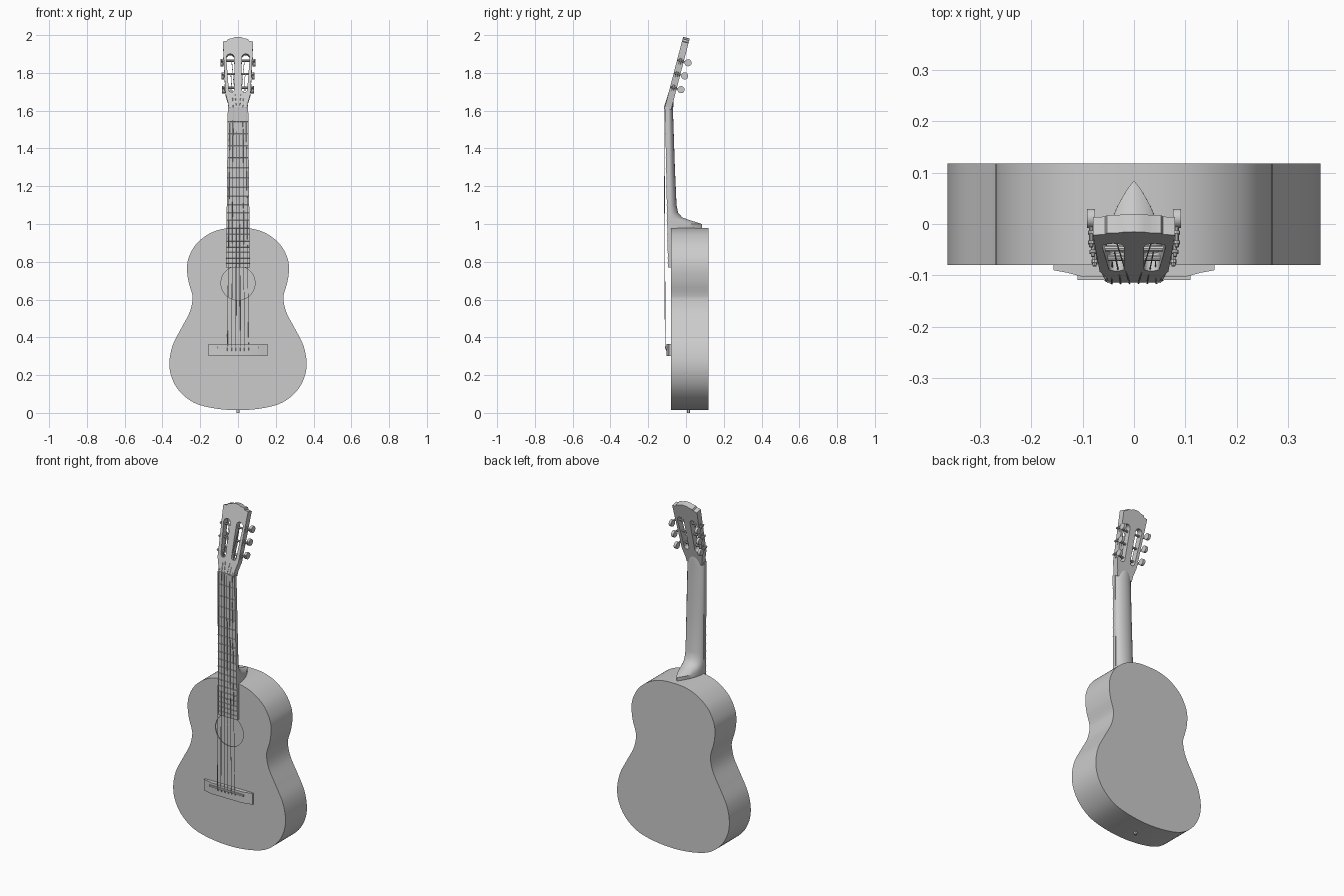
import bpy, bmesh
from math import radians, sin, cos, pi
from mathutils import Matrix, Vector

cube = bpy.data.objects.get("Cube")
if cube:
    bpy.data.objects.remove(cube, do_unlink=True)

grey = bpy.data.materials.new("plain grey")
grey.use_nodes = True
grey.diffuse_color = (0.6, 0.6, 0.6, 1)
grey.node_tree.nodes["Principled BSDF"].inputs["Base Color"].default_value = grey.diffuse_color
parts = []


def finish(name, bm):
    """Turn a bmesh into a named object."""
    bmesh.ops.recalc_face_normals(bm, faces=bm.faces[:])
    mesh = bpy.data.meshes.new(name)
    bm.to_mesh(mesh)
    bm.free()
    mesh.materials.append(grey)
    ob = bpy.data.objects.new(name, mesh)
    bpy.context.collection.objects.link(ob)
    parts.append(ob)
    return ob


def frame(y, z, degrees):
    return Matrix.Translation((0, y, z)) @ Matrix.Rotation(radians(degrees), 4, 'X')


def prism(bm, pts, low, high, mat):
    """Extrude a flat outline from low to high in the given frame."""
    rings = [[bm.verts.new(mat @ Vector((x, y, d))) for x, y in pts] for d in (low, high)]
    bm.faces.new(rings[0])
    bm.faces.new(rings[1])
    for i in range(len(pts)):
        j = (i + 1) % len(pts)
        bm.faces.new((rings[0][i], rings[0][j], rings[1][j], rings[1][i]))


def rod(bm, a, b, r, sides=8):
    a, b = Vector(a), Vector(b)
    turn = (b - a).to_track_quat('Z', 'Y').to_matrix().to_4x4()
    bmesh.ops.create_cone(bm, cap_ends=True, segments=sides, radius1=r, radius2=r,
                          depth=(b - a).length, matrix=Matrix.Translation((a + b) / 2) @ turn)


def mirrored(half):
    """Close a right-hand outline with its left-hand copy."""
    return half + [(-x, y) for x, y in reversed(half) if x > 1e-5]


def spline(pts, steps):
    """Smooth curve through the points."""
    ext = [(-pts[1][0], pts[1][1])] + pts + [(-pts[-2][0], pts[-2][1])]
    out = []
    for p0, p1, p2, p3 in zip(ext, ext[1:], ext[2:], ext[3:]):
        for k in range(steps):
            t = k / steps
            out.append(tuple(0.5 * (2 * b + (c - a) * t + (2 * a - 5 * b + 4 * c - d) * t * t
                                    + (3 * b - a - 3 * c + d) * t ** 3)
                             for a, b, c, d in zip(p0, p1, p2, p3)))
    return out + [pts[-1]]


def apply_cut(ob, cutter):
    mod = ob.modifiers.new("cut", 'BOOLEAN')
    mod.operation, mod.solver, mod.object = 'DIFFERENCE', 'EXACT', cutter
    bpy.context.view_layer.objects.active = ob
    for m in list(ob.modifiers):
        bpy.ops.object.modifier_apply(modifier=m.name)
    parts.remove(cutter)
    bpy.data.objects.remove(cutter, do_unlink=True)


upright = frame(0, 0, 90)               # local z points to the front
board = frame(-0.095, 0.77, 91.1)       # fretboard plane
head = frame(-0.113, 1.615, 75.4)       # headstock plane, tilted back

# Hollow body with a round sound hole
half = [(0, .98), (.08, .974), (.155, .947), (.222, .893), (.26, .825), (.27, .765), (.262, .695),
        (.243, .63), (.241, .595), (.257, .53), (.302, .445), (.345, .36), (.363, .27),
        (.352, .19), (.31, .115), (.235, .055), (.13, .025), (0, .014)]
bm = bmesh.new()
prism(bm, mirrored(spline(half, 5)), -0.118, 0.08, upright)
body = finish("body", bm)
shell = body.modifiers.new("shell", 'SOLIDIFY')
shell.thickness, shell.offset, shell.use_even_offset = 0.006, -1, True
bm = bmesh.new()
rod(bm, (0, -0.2, 0.687), (0, 0, 0.687), 0.09, 48)
apply_cut(body, finish("hole_cutter", bm))

# End pin
bm = bmesh.new()
rod(bm, (0, 0.012, 0), (0, 0.012, 0.03), 0.008, 12)
finish("end_pin", bm)

# Neck and heel: rounded sections (height, half width, back, taper)
bm = bmesh.new()
rings = []
for z, w, back, taper in [(1.665, .035, -.068, 1), (1.64, .046, -.066, 1), (1.6, .053, -.069, 1),
                          (1.3, .056, -.059, 1), (1.1, .058, -.05, 1), (1.06, .059, -.042, 1),
                          (1.035, .06, -.02, 1.2), (1.022, .06, .015, 1.5), (1.0, .06, .084, 1.8),
                          (.975, .06, .084, 1.8)]:
    front = -0.08 - 0.019 * (z - 0.77)
    ring = []
    for k in range(17):
        c = cos(pi * k / 16)
        x = w * abs(c) ** taper * (1 if c > 0 else -1)
        ring.append(bm.verts.new((x, front + (back - front) * sin(pi * k / 16), z)))
    rings.append(ring)
for a, b in zip(rings, rings[1:]):
    for k in range(17):
        j = (k + 1) % 17
        bm.faces.new((a[k], a[j], b[j], b[k]))
bm.faces.new(rings[0])
bm.faces.new(rings[-1])
finish("neck", bm)

# Fretboard, frets and nut
bm = bmesh.new()
prism(bm, mirrored([(.063, 0), (.054, .845)]), -0.02, 0, board)
finish("fretboard", bm)
bm = bmesh.new()
for n in range(1, 19):
    v = 0.345 + 1.27 * 2 ** (-n / 12) - 0.77
    w = 0.063 - 0.0105 * v
    rod(bm, board @ Vector((-w, v, 0)), board @ Vector((w, v, 0)), 0.0025, 6)
finish("frets", bm)
bm = bmesh.new()
prism(bm, mirrored([(.053, .84), (.053, .85)]), -0.02, 0.004, board)
finish("nut", bm)

# Slotted headstock with a stepped crest
bm = bmesh.new()
prism(bm, mirrored([(.05, 0), (.053, .03), (.067, .08), (.08, .363), (.057, .367), (.053, .377),
                    (.03, .38), (.02, .386), (0, .388)]), -0.036, 0, head)
headstock = finish("headstock", bm)
bm = bmesh.new()
for side in (-1, 1):
    slot = []
    for k in range(18):
        t = pi * (k if k < 9 else k - 1) / 8
        r, cx, cy = (0.021, 0.041, 0.275) if k < 9 else (0.015, 0.034, 0.1)
        slot.append((side * (cx + r * cos(t)), cy + r * sin(t)))
    prism(bm, slot, -0.1, 0.1, head)
apply_cut(headstock, finish("slot_cutter", bm))

# Tuners: roller, side plate, shaft and button
rows = [0.115, 0.19, 0.262]
rollers, plates, shafts, buttons = (bmesh.new() for _ in range(4))
for side in (-1, 1):
    for v in rows:
        edge = 0.067 + (v - 0.08) * 0.046

        def at(x, n, dv=0):
            return head @ Vector((side * x, v + dv, n))
        rod(rollers, at(0.012, -0.018), at(edge + 0.004, -0.018), 0.006, 10)
        rod(plates, at(edge - 0.003, -0.018, -0.018), at(edge - 0.003, -0.018, 0.018), 0.007, 6)
        rod(shafts, at(edge + 0.008, -0.002), at(edge + 0.008, -0.045), 0.004)
        for n in (-0.008, -0.028):
            rod(shafts, at(edge + 0.008, n), at(edge + 0.008, n - 0.006), 0.007, 10)
        rod(buttons, at(edge + 0.001, -0.06), at(edge + 0.016, -0.06), 0.019, 14)
for name, bm in [("tuner_rollers", rollers), ("tuner_plates", plates),
                 ("tuner_shafts", shafts), ("tuner_buttons", buttons)]:
    finish(name, bm)

# Bridge with thin wings, and its saddle
bm = bmesh.new()
wing = [(.157, .079), (.157, .09), (.13, .095), (.1, .103)]
prism(bm, mirrored(wing), 0.30, 0.365, Matrix.Diagonal((1, -1, 1, 1)))
finish("bridge", bm)
bm = bmesh.new()
prism(bm, mirrored([(.11, .342), (.11, .351)]), 0.09, 0.109, upright)
finish("saddle", bm)

# Six strings from the bridge over the nut to the rollers
bm = bmesh.new()
for i in range(6):
    s = (i - 2.5) / 2.5
    lane = abs(i - 2.5) - 0.5
    side = 1 if s > 0 else -1
    nut = (s * 0.043, -0.116, 1.617)
    saddle = (s * 0.056, -0.11, 0.346)
    r = 0.0018 - 0.0001 * i
    rod(bm, (s * 0.056, -0.1, 0.325), saddle, r, 6)
    rod(bm, saddle, nut, r, 6)
    rod(bm, nut, head @ Vector((side * (0.034 + 0.004 * lane), rows[2 - int(lane)], -0.012)), r, 6)
finish("strings", bm)

# Smooth rounded surfaces, keep corners crisp
bpy.ops.object.select_all(action='DESELECT')
for ob in parts:
    ob.select_set(True)
bpy.context.view_layer.objects.active = parts[0]
bpy.ops.object.shade_smooth_by_angle(angle=radians(30))
